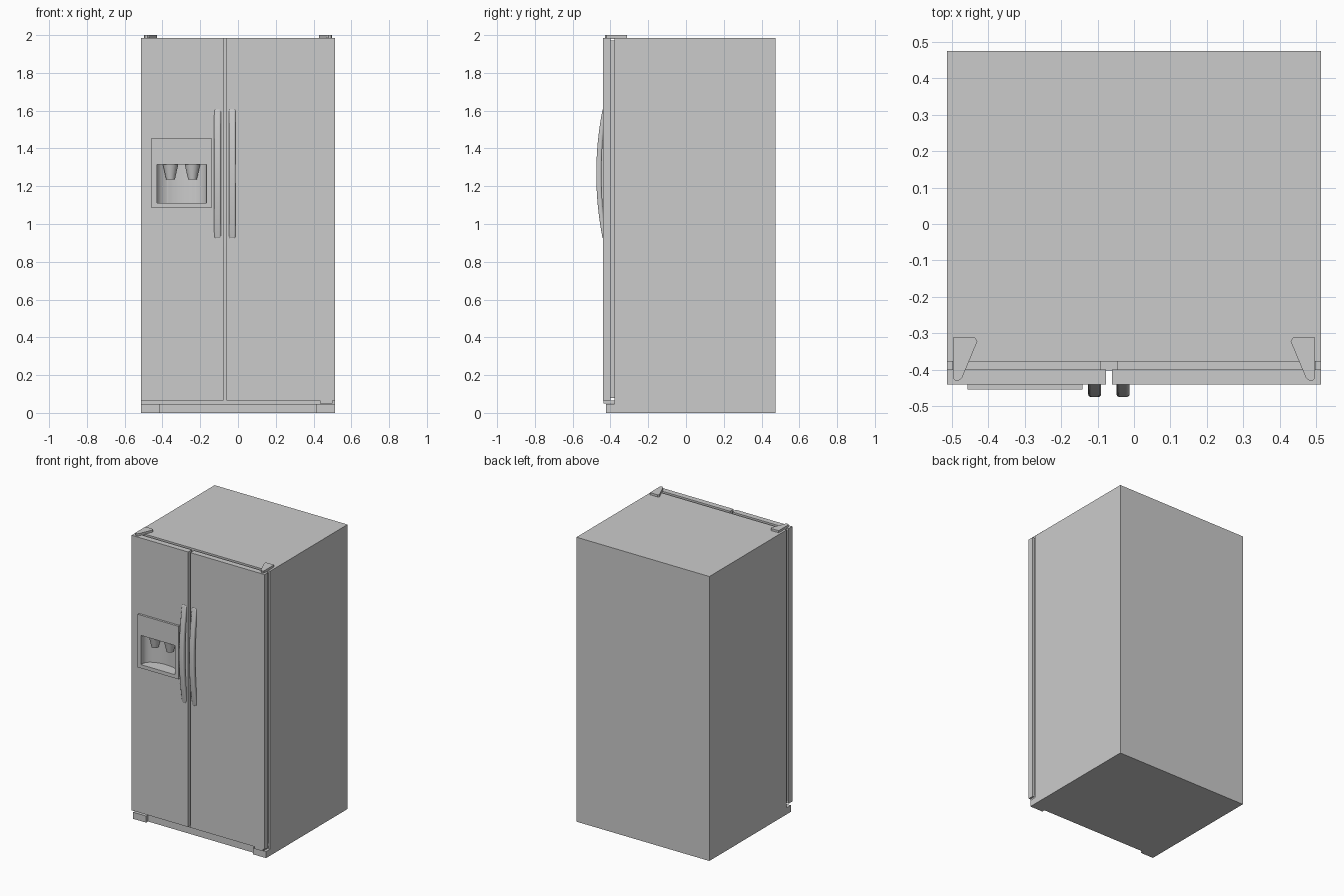
import bpy, bmesh, math

if "Cube" in bpy.data.objects:
    bpy.data.objects.remove(bpy.data.objects["Cube"])


def prism(name, pts, axis, lo, hi, bevel=0.0, smooth=False):
    """Extrude a 2D outline along x (pts are y,z) or z (pts are x,y)."""
    put = (lambda p, h: (h, p[0], p[1])) if axis == 'x' else (lambda p, h: (p[0], p[1], h))
    bm = bmesh.new()
    a = [bm.verts.new(put(p, lo)) for p in pts]
    b = [bm.verts.new(put(p, hi)) for p in pts]
    bm.faces.new(a)
    bm.faces.new(b)
    n = len(pts)
    for i in range(n):
        j = (i + 1) % n
        bm.faces.new((a[i], a[j], b[j], b[i]))
    bmesh.ops.recalc_face_normals(bm, faces=bm.faces[:])
    me = bpy.data.meshes.new(name)
    bm.to_mesh(me)
    bm.free()
    ob = bpy.data.objects.new(name, me)
    bpy.context.collection.objects.link(ob)
    if bevel:
        m = ob.modifiers.new("bevel", 'BEVEL')
        m.width, m.segments, m.limit_method = bevel, 3, 'ANGLE'
        m.angle_limit = math.radians(40)
    if smooth:
        shade(ob)
    return ob


def box(name, x0, x1, y0, y1, z0, z1, bevel=0.0):
    return prism(name, [(x0, y0), (x1, y0), (x1, y1), (x0, y1)], 'z', z0, z1, bevel)


def activate(ob):
    bpy.ops.object.select_all(action='DESELECT')
    ob.select_set(True)
    bpy.context.view_layer.objects.active = ob


def shade(ob):
    activate(ob)
    bpy.ops.object.shade_smooth_by_angle(angle=math.radians(30))


# Cabinet
cabinet = box("cabinet", -0.513, 0.513, -0.378, 0.475, 0, 1.985)

# Doors and their seals
left_door = box("left_door", -0.513, -0.077, -0.44, -0.40, 0.066, 1.985)
box("right_door", -0.06, 0.513, -0.44, -0.40, 0.066, 1.985)
left_seal = box("left_seal", -0.499, -0.09, -0.40, -0.378, 0.08, 1.971)
box("right_seal", -0.047, 0.499, -0.40, -0.378, 0.08, 1.971)

# Base grille, feet and lower hinge
box("base_grille", -0.413, 0.413, -0.402, -0.378, 0, 0.048)
box("left_foot", -0.513, -0.413, -0.423, -0.378, 0, 0.046)
box("right_foot", 0.413, 0.513, -0.423, -0.378, 0, 0.046)
box("lower_hinge", 0.435, 0.5, -0.438, -0.378, 0.05, 0.066)

# Top hinge covers, mirrored
for side, s in (("left", -1), ("right", 1)):
    outline = [(0.497, -0.312), (0.437, -0.312), (0.43, -0.322),
               (0.472, -0.422), (0.48, -0.429), (0.492, -0.429), (0.497, -0.422)]
    prism(side + "_top_hinge", [(s * x, y) for x, y in outline], 'z', 1.98, 2.0)

# Curved bar handles
Z0, Z1, STEPS = 0.922, 1.61, 24


def bow(y_end, y_mid, t):
    return y_end + (y_mid - y_end) * (1 - (2 * t - 1) ** 2)


ts = [i / STEPS for i in range(STEPS + 1)]
profile = [(bow(-0.441, -0.475, t), Z0 + (Z1 - Z0) * t) for t in ts]
profile += [(bow(-0.422, -0.447, t), Z0 + (Z1 - Z0) * t) for t in reversed(ts)]
prism("left_handle", profile, 'x', -0.126, -0.09, 0.008, True)
prism("right_handle", profile, 'x', -0.048, -0.012, 0.008, True)

# Dispenser panel with a recess that has a curved back wall
panel = box("dispenser_panel", -0.457, -0.141, -0.455, -0.44, 1.085, 1.455)
bx = -0.299
arc = [(bx + 0.131 * math.cos(math.pi * i / 24),
        -0.432 + 0.067 * math.sin(math.pi * i / 24)) for i in range(25)]
cutter = prism("recess_cutter", [(bx - 0.131, -0.5), (bx + 0.131, -0.5)] + arc, 'z', 1.11, 1.314)
cutter.hide_render = True
for ob in (panel, left_door, left_seal, cabinet):
    m = ob.modifiers.new("recess", 'BOOLEAN')
    m.operation, m.solver, m.object = 'DIFFERENCE', 'EXACT', cutter
    activate(ob)
    bpy.ops.object.modifier_apply(modifier=m.name)
    shade(ob)
bpy.data.objects.remove(cutter)

# Tapered dispenser spouts
for name, x in (("ice_spout", -0.357), ("water_spout", -0.241)):
    bpy.ops.mesh.primitive_cone_add(vertices=24, radius1=0.023, radius2=0.041,
                                    depth=0.08, location=(x, -0.405, 1.276))
    spout = bpy.context.object
    spout.name = name
    shade(spout)
